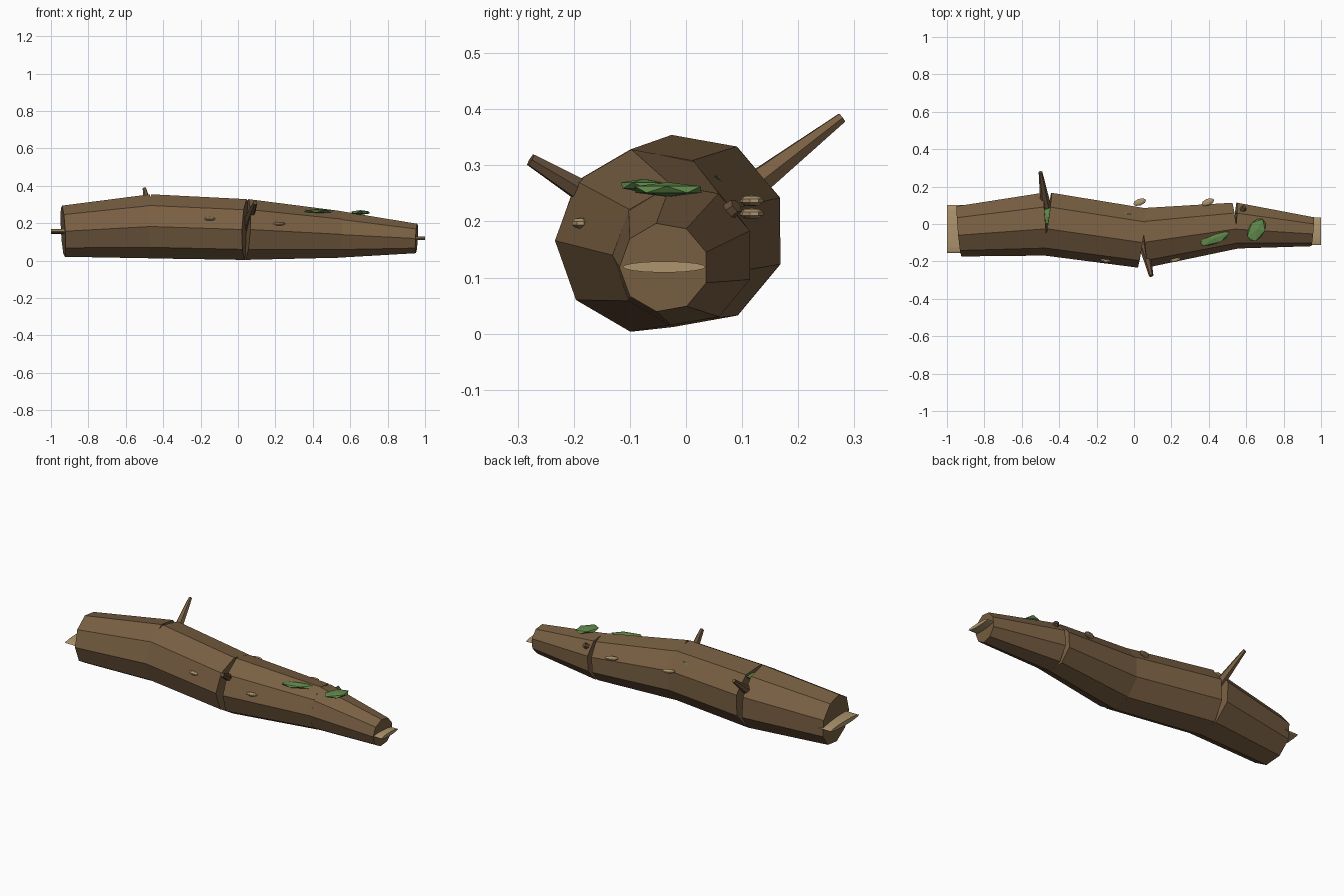
import bpy, bmesh
from math import pi, radians, cos, sin
from mathutils import Vector, Matrix

if "Cube" in bpy.data.objects:
    bpy.data.objects.remove(bpy.data.objects["Cube"])


def material(name, rgb):
    m = bpy.data.materials.new(name)
    m.diffuse_color = (*rgb, 1)
    m.use_nodes = True
    m.node_tree.nodes["Principled BSDF"].inputs["Base Color"].default_value = m.diffuse_color
    return m


bark = material("bark", (0.19, 0.115, 0.055))
dark_bark = material("dark_bark", (0.13, 0.078, 0.042))
cut_wood = material("cut_wood", (0.42, 0.30, 0.155))
moss = material("moss", (0.12, 0.25, 0.07))


def finish(name, bm, mat):
    bmesh.ops.recalc_face_normals(bm, faces=bm.faces)
    me = bpy.data.meshes.new(name)
    bm.to_mesh(me)
    bm.free()
    me.materials.append(mat)
    ob = bpy.data.objects.new(name, me)
    bpy.context.collection.objects.link(ob)
    return ob


def taper(name, p0, p1, r0, r1, sides, mat):
    """Capped tapered prism from p0 to p1, square-cut across its own axis."""
    p0, p1 = Vector(p0), Vector(p1)
    axis = (p1 - p0).normalized()
    side = axis.cross(Vector((0, 0, 1))).normalized()
    up = side.cross(axis)
    bm = bmesh.new()
    rings = []
    for p, r in ((p0, r0), (p1, r1)):
        rings.append([bm.verts.new(p + r * (cos(a) * side + sin(a) * up))
                      for a in (2 * pi * i / sides for i in range(sides))])
    for i in range(sides):
        j = (i + 1) % sides
        bm.faces.new((rings[0][i], rings[0][j], rings[1][j], rings[1][i]))
    for ring in rings:
        bm.faces.new(ring)
    return finish(name, bm, mat)


def blob(name, loc, size, yaw, mat, ico=True):
    """Flattened low-poly ball."""
    bm = bmesh.new()
    if ico:
        bmesh.ops.create_icosphere(bm, subdivisions=1, radius=1)
    else:
        bmesh.ops.create_uvsphere(bm, u_segments=8, v_segments=5, radius=1)
    bm.transform(Matrix.Translation(loc) @ Matrix.Rotation(radians(yaw), 4, 'Z')
                 @ Matrix.Diagonal((*size, 1)))
    return finish(name, bm, mat)


# Crooked trunk: straight nine-sided pieces that leave open wedges at the bends
path = [((-0.935, -0.035, 0.157), 0.139), ((-0.465, 0.005, 0.183), 0.174),
        ((0.045, -0.07, 0.166), 0.165), ((0.54, -0.005, 0.140), 0.127),
        ((0.955, -0.039, 0.118), 0.08)]
for i, ((p0, r0), (p1, r1)) in enumerate(zip(path, path[1:])):
    taper(f"trunk_piece_{i + 1}", p0, p1, r0, r1, 9, bark)

# Flat splinters of pale wood sticking out of both ends
for name, x, y, z, ry, rz in (("left_end_wood", -0.95, -0.027, 0.156, 0.128, 0.013),
                              ("right_end_wood", 0.95, -0.039, 0.119, 0.074, 0.01)):
    bm = bmesh.new()
    bmesh.ops.create_cone(bm, cap_ends=True, segments=18, radius1=1, radius2=1, depth=0.1)
    bm.transform(Matrix.Translation((x, y, z)) @ Matrix.Diagonal((1, ry, rz, 1))
                 @ Matrix.Rotation(pi / 2, 4, 'Y'))
    finish(name, bm, cut_wood)

# Broken branches
taper("back_branch", (-0.465, 0.05, 0.21), (-0.5, 0.278, 0.385), 0.033, 0.010, 6, bark)
taper("front_branch", (0.045, -0.07, 0.185), (0.092, -0.277, 0.31), 0.034, 0.012, 6, dark_bark)
taper("branch_stub", (0.54, 0.01, 0.17), (0.59, 0.09, 0.228), 0.025, 0.014, 6, dark_bark)

# Pale bracket fungus
for i, (x, y, z, yaw) in enumerate([(0.03, 0.117, 0.237, 20), (0.395, 0.117, 0.214, 20),
                                    (-0.15, -0.19, 0.222, -8), (0.22, -0.188, 0.197, 12)]):
    k = 1 if y > 0 else 0.85
    blob(f"fungus_{i + 1}", (x, y, z), (0.038 * k, 0.019 * k, 0.01), yaw, cut_wood, ico=False)

# Moss patches
for i, (loc, size, yaw) in enumerate([
        ((0.43, -0.075, 0.264), (0.095, 0.036, 0.012), 20),
        ((0.655, -0.032, 0.257), (0.075, 0.048, 0.013), 60),
        ((-0.05, 0.02, 0.275), (0.07, 0.05, 0.012), -20),
        ((-0.465, 0.04, 0.315), (0.08, 0.05, 0.014), 10)]):
    blob(f"moss_patch_{i + 1}", loc, size, yaw, moss)
